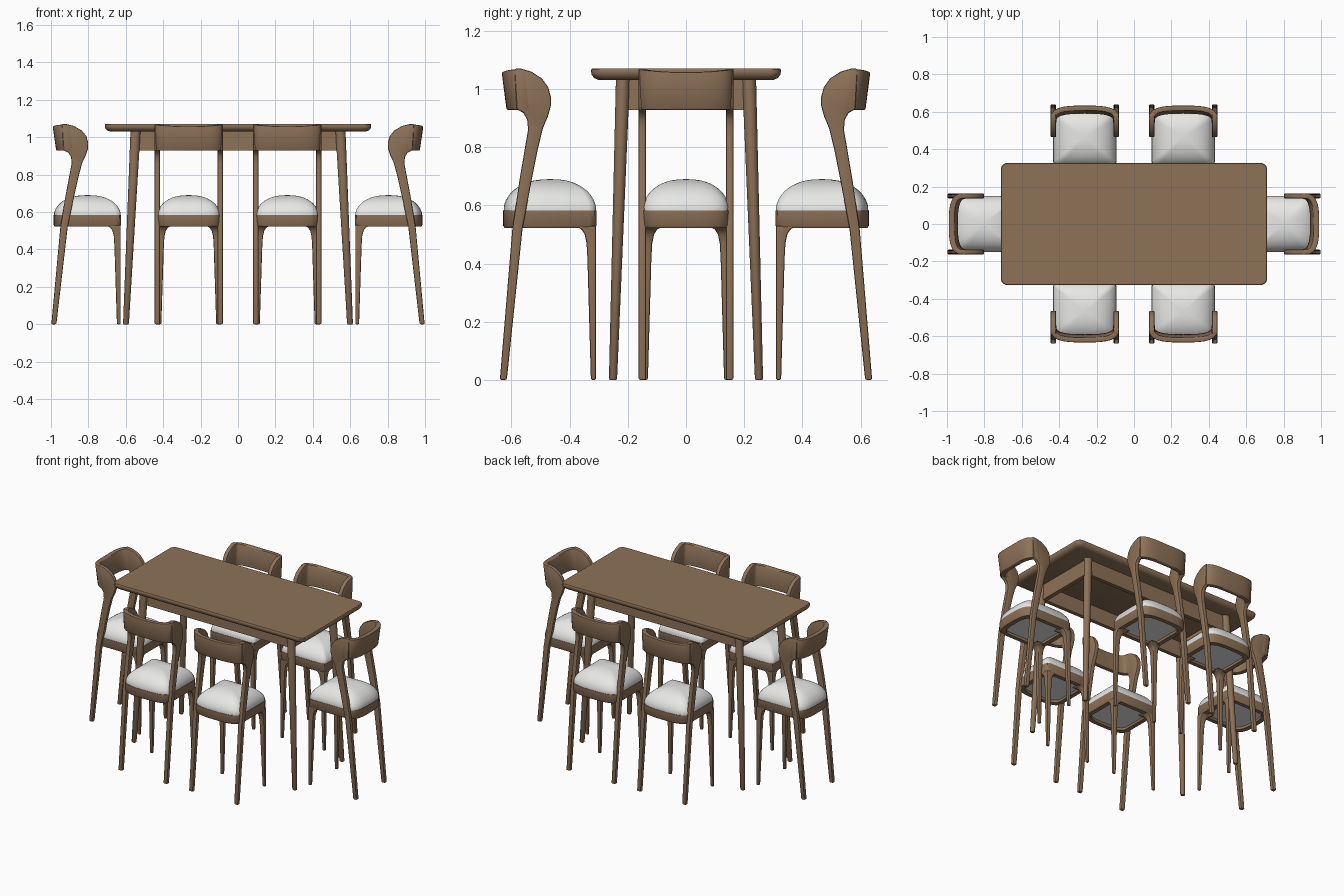
import bpy, bmesh, math
from mathutils import Matrix, Vector

cube = bpy.data.objects.get("Cube")
if cube:
    bpy.data.objects.remove(cube)


def material(name, color):
    m = bpy.data.materials.new(name)
    m.use_nodes = True
    m.diffuse_color = color
    m.node_tree.nodes["Principled BSDF"].inputs["Base Color"].default_value = color
    return m


wood = material("walnut wood", (0.27, 0.168, 0.097, 1))
fabric = material("white fabric", (0.8, 0.8, 0.79, 1))


def finish(name, bm, mat, bevel=0.0, angle=40):
    """Bevel the sharp edges, shade smooth by angle and link the object."""
    bmesh.ops.recalc_face_normals(bm, faces=bm.faces)
    if bevel:
        sharp = [e for e in bm.edges
                 if e.is_manifold and e.calc_face_angle(0) > math.radians(45)]
        bmesh.ops.bevel(bm, geom=sharp, offset=bevel, segments=2,
                        profile=0.5, affect='EDGES', clamp_overlap=True)
    mesh = bpy.data.meshes.new(name)
    bm.to_mesh(mesh)
    bm.free()
    mesh.materials.append(mat)
    mesh.shade_smooth()
    mesh.set_sharp_from_angle(angle=math.radians(angle))
    ob = bpy.data.objects.new(name, mesh)
    bpy.context.scene.collection.objects.link(ob)
    return ob


def loft(bm, rings, closed=False):
    """Skin a row of equal point rings; cap the ends unless closed."""
    vs = [[bm.verts.new(p) for p in r] for r in rings]
    n = len(vs[0])
    pairs = list(zip(vs, vs[1:])) + ([(vs[-1], vs[0])] if closed else [])
    for a, b in pairs:
        for i in range(n):
            j = (i + 1) % n
            bm.faces.new((a[i], a[j], b[j], b[i]))
    if not closed:
        bm.faces.new(vs[0])
        bm.faces.new(vs[-1])


def arc(half, depth, start, n=32):
    """Squarish U-shaped plan curve, running from +x around the back to -x."""
    pts = []
    for i in range(n + 1):
        t = math.pi * i / n
        c, s = math.cos(t), abs(math.sin(t))
        x = math.copysign(abs(c) ** (2 / 3), c) * half
        pts.append((x, start + depth * (1 - s ** (2 / 3))))
    return pts


def rounded_rect(hx, hy, r, z, n=6):
    pts = []
    for k, (sx, sy) in enumerate(((1, 1), (-1, 1), (-1, -1), (1, -1))):
        for i in range(n + 1):
            t = math.pi / 2 * (k + i / n)
            pts.append((sx * (hx - r) + r * math.cos(t), sy * (hy - r) + r * math.sin(t), z))
    return pts


def box(bm, x0, x1, y0, y1, z0, z1):
    loft(bm, [[(x0, y0, z), (x1, y0, z), (x1, y1, z), (x0, y1, z)] for z in (z0, z1)])


# ---- table ----
bm = bmesh.new()
loft(bm, [rounded_rect(0.712 - d, 0.326 - d, 0.035, z) for d, z in
          ((0.026, 1.031), (0.010, 1.038), (0.002, 1.049), (0, 1.058), (0, 1.067), (0.003, 1.071))])
finish("table_top", bm, wood)

bm = bmesh.new()
for s in (-1, 1):
    box(bm, -0.545, 0.545, s * 0.195, s * 0.22, 0.928, 1.033)
    box(bm, s * 0.53, s * 0.558, -0.21, 0.21, 0.928, 1.033)
finish("table_apron", bm, wood)

for sx, side in ((1, "left"), (-1, "right")):
    for sy, end in ((-1, "front"), (1, "back")):
        bm = bmesh.new()
        rings = []
        for k, r in ((0, 0.011), (0.004, 0.014), (0.8, 0.022), (1, 0.024)):
            x, y, z = 0.599 - 0.051 * k, 0.251 - 0.034 * k, 1.033 * k
            rings.append([(sx * x + 1.12 * r * math.cos(t), sy * y + r * math.sin(t), z)
                          for t in (math.tau * i / 20 for i in range(20))])
        loft(bm, rings)
        finish(f"table_leg_{end}_{side}", bm, wood)

# ---- one chair: width along x, depth from back (0) to front along y ----
chair = []

# rear leg and rounded arm in one flat profile
profile = [(0.002, 0), (0.026, 0), (0.08, 0.52), (0.112, 0.69), (0.132, 0.79), (0.15, 0.865),
           (0.167, 0.905), (0.177, 0.94), (0.178, 0.97), (0.169, 1.005), (0.147, 1.036),
           (0.11, 1.06), (0.075, 1.07), (0.052, 1.07), (0.06, 0.93), (0.083, 0.918),
           (0.096, 0.895), (0.099, 0.86), (0.07, 0.69), (0.045, 0.52)]
for s, side in ((1, "left"), (-1, "right")):
    bm = bmesh.new()
    loft(bm, [[(s * x, y, z) for y, z in profile] for x in (0.137, 0.163)])
    chair.append(finish(f"chair_rear_leg_{side}", bm, wood, 0.006))

    # front leg, flaring inwards where it meets the seat
    bm = bmesh.new()
    rings = []
    for z, w in ((0, 0.018), (0.42, 0.03), (0.47, 0.033), (0.5, 0.039), (0.517, 0.05), (0.53, 0.072)):
        rings.append([(s * x, y, z) for x, y in ((0.149, 0.333), (0.149 - w, 0.333),
                                                 (0.149 - w, 0.333 - w), (0.149, 0.333 - w))])
    loft(bm, rings)
    chair.append(finish(f"chair_front_leg_{side}", bm, wood, 0.006))

# curved back panel, leaning backwards
path = arc(0.164, 0.08, 0.008)
bm = bmesh.new()
rings = []
for i, (x, y) in enumerate(path):
    a, b = Vector(path[max(i - 1, 0)]), Vector(path[min(i + 1, len(path) - 1)])
    t = (b - a).normalized()
    nx, ny = t.y * 0.028, -t.x * 0.028
    if ny < 0:
        nx, ny = -nx, -ny
    if abs(ny) < 0.002:
        nx, ny = -math.copysign(0.028, x), 0
    top = 1.058 + 0.01 * (x / 0.164) ** 2
    rings.append([(x + k * nx, y + k * ny + (1.06 - z) * 0.13, z)
                  for k, z in ((0, 0.928), (1, 0.928), (1, top), (0, top))])
loft(bm, rings)
chair.append(finish("chair_back_panel", bm, wood, 0.005))

# seat frame, an open ring
outline = arc(0.151, 0.075, 0.013)
outline += [(-0.151, 0.31), (-0.144, 0.328), (-0.126, 0.335),
            (0.126, 0.335), (0.144, 0.328), (0.151, 0.31)]
MID = 0.175


def ring(scale, z):
    return [(x * scale, MID + (y - MID) * scale, z) for x, y in outline]


bm = bmesh.new()
loft(bm, [ring(0.97, 0.523), ring(1, 0.531), ring(1, 0.583), ring(0.8, 0.583), ring(0.8, 0.523)], True)
chair.append(finish("chair_seat_frame", bm, wood))

# domed cushion, showing through the frame underneath
bm = bmesh.new()
rings = [ring(0.81, 0.54), ring(0.81, 0.581), ring(0.985, 0.581)]
for i in range(1, 15):
    t = math.cos(math.pi / 2 * i / 14.4)
    rings.append(ring(t * 0.99, 0.585 + 0.105 * (1 - t ** 2.4) ** 0.55))
loft(bm, rings)
chair.append(finish("chair_cushion", bm, fabric, angle=60))

# ---- place six chairs round the table; the whole set is stretched along x ----
stretch = Matrix.Diagonal((1.12, 1, 1, 1))
places = [(-0.235, -0.642, 0), (0.235, -0.642, 0), (-0.235, 0.642, 180),
          (0.235, 0.642, 180), (-0.893, 0, -90), (0.893, 0, 90)]
for k, (x, y, deg) in enumerate(places):
    world = stretch @ Matrix.Translation((x, y, 0)) @ Matrix.Rotation(math.radians(deg), 4, 'Z')
    for part in chair:
        ob = part
        if k:
            ob = part.copy()
            bpy.context.scene.collection.objects.link(ob)
        ob.matrix_world = world
